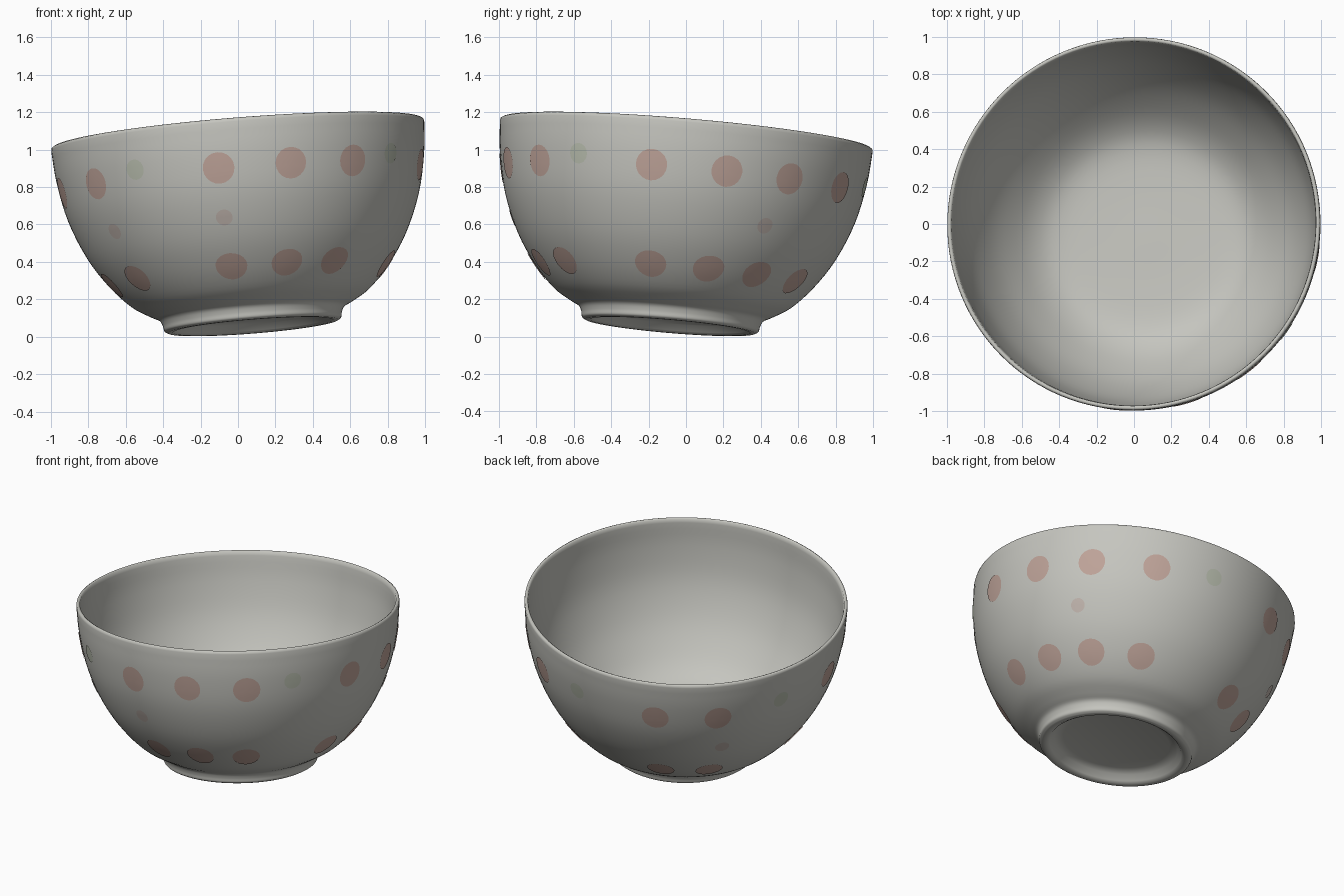
import bpy, bmesh
from math import sin, cos, radians, pi, sqrt
from mathutils import Vector, Matrix

if "Cube" in bpy.data.objects:
    bpy.data.objects.remove(bpy.data.objects["Cube"])

# Whole bowl leans slightly: local axis and foot centre
AXIS = Vector((-0.08, 0.085, 1)).normalized()
TILT = Matrix.Translation((0.08, -0.085, 0.055)) @ Vector((0, 0, 1)).rotation_difference(AXIS).to_matrix().to_4x4()

# Profile sections as (radius, height)
RECESS = [(0, 0.06), (0.33, 0.06), (0.385, 0.045), (0.41, 0.012), (0.43, 0.0)]
OUTER = [(0.455, 0.0), (0.474, 0.012), (0.48, 0.04), (0.497, 0.072), (0.545, 0.098),
         (0.64, 0.158), (0.75, 0.275), (0.855, 0.435), (0.94, 0.64),
         (0.985, 0.85), (1.0, 1.02)]
RIM = [(0.998, 1.034), (0.988, 1.04), (0.978, 1.034)]
INNER = [(0.974, 1.01), (0.958, 0.85), (0.912, 0.64), (0.825, 0.445),
         (0.72, 0.295), (0.6, 0.175), (0.47, 0.115), (0.25, 0.1), (0, 0.1)]


def smooth(pts, n=4):
    """Catmull-Rom resampling of a profile."""
    p = [Vector(q) for q in pts]
    p = [2 * p[0] - p[1]] + p + [2 * p[-1] - p[-2]]
    out = []
    for a, b, c, d in zip(p, p[1:], p[2:], p[3:]):
        for i in range(n):
            t = i / n
            out.append(0.5 * (2 * b + (c - a) * t + (2 * a - 5 * b + 4 * c - d) * t * t
                              + (3 * b - a - 3 * c + d) * t ** 3))
    return out + [p[-2]]


def finish(bm, name, color):
    me = bpy.data.meshes.new(name)
    bm.transform(TILT)
    bm.to_mesh(me)
    bm.free()
    ob = bpy.data.objects.new(name, me)
    bpy.context.collection.objects.link(ob)
    mat = bpy.data.materials.new(name + "_color")
    mat.diffuse_color = (*color, 1)
    mat.use_nodes = True
    mat.node_tree.nodes["Principled BSDF"].inputs["Base Color"].default_value = mat.diffuse_color
    me.materials.append(mat)
    me.shade_smooth()
    return ob


# Bowl body: one closed profile lathed round the axis
wall = smooth(OUTER)
profile = [Vector(q) for q in RECESS] + wall + [Vector(q) for q in RIM] + smooth(INNER)
bm = bmesh.new()
verts = [bm.verts.new((p.x, 0, p.y)) for p in profile]
edges = [bm.edges.new(e) for e in zip(verts, verts[1:])]
bmesh.ops.spin(bm, geom=verts + edges, cent=(0, 0, 0), axis=(0, 0, 1),
               angle=2 * pi, steps=128, use_duplicate=False)
bmesh.ops.remove_doubles(bm, verts=bm.verts, dist=0.0005)
bmesh.ops.recalc_face_normals(bm, faces=bm.faces)
finish(bm, "bowl", (0.56, 0.56, 0.52))


def radius_at(h):
    for a, b in zip(wall, wall[1:]):
        if a.y <= h <= b.y and b.y > a.y:
            return a.x + (b.x - a.x) * (h - a.y) / (b.y - a.y)
    return wall[-1].x


def add_spot(bm, angle, height, size):
    """Thin painted disc that follows the outer wall."""
    slope = (radius_at(height + 0.02) - radius_at(height - 0.02)) / 0.04
    r0 = radius_at(height)

    def point(s, t):
        h = height + size * s * sin(t) / sqrt(1 + slope * slope)
        a = radians(angle) + size * s * cos(t) / r0
        r = radius_at(h) + 0.004
        return bm.verts.new((r * cos(a), r * sin(a), h - 0.003 * slope))

    mid = point(0, 0)
    n = 20
    rings = [[point(s, 2 * pi * i / n) for i in range(n)] for s in (0.35, 0.7, 1)]
    for i in range(n):
        j = (i + 1) % n
        bm.faces.new((mid, rings[0][i], rings[0][j]))
        for a, b in zip(rings, rings[1:]):
            bm.faces.new((a[i], b[i], b[j], a[j]))


# Painted spots: matching upper and lower rows, with small marks between
SPOT_ANGLES = (-97, -74, -52, -10, 14, 36, 60, 114, 137, 190, 217)
bm = bmesh.new()
for ang in SPOT_ANGLES:
    add_spot(bm, ang, 0.78, 0.085)
    add_spot(bm, ang, 0.27, 0.085)
finish(bm, "red_spots", (0.52, 0.37, 0.32))

bm = bmesh.new()
for ang in (-97, -141, 31, 140):
    add_spot(bm, ang, 0.52, 0.045)
finish(bm, "small_spots", (0.53, 0.46, 0.42))

bm = bmesh.new()
for ang in (-125, -35, 82, 162):
    add_spot(bm, ang, 0.82, 0.055)
finish(bm, "green_spots", (0.49, 0.52, 0.43))
